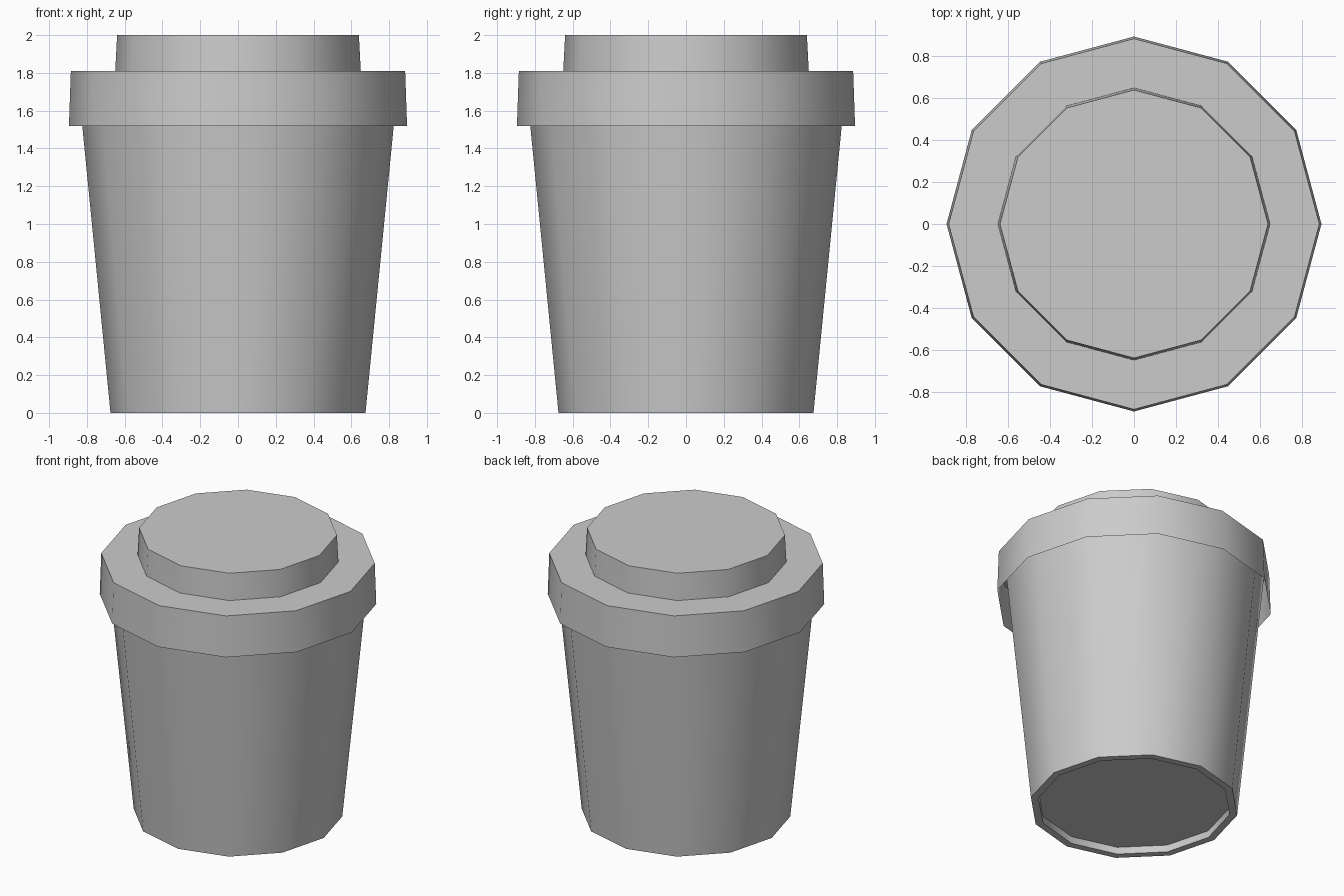
import bpy
import bmesh
from math import cos, sin, pi, radians

SIDES = 12

cube = bpy.data.objects.get("Cube")
if cube:
    bpy.data.objects.remove(cube, do_unlink=True)

# One plain grey for everything
grey = bpy.data.materials.new("plain grey")
grey.use_nodes = True
colour = (0.6, 0.6, 0.6, 1)
grey.diffuse_color = colour
grey.node_tree.nodes["Principled BSDF"].inputs["Base Color"].default_value = colour


def lathe(name, profile, cap_start=False, cap_end=False):
    """Turn a (radius, height) profile around z into a twelve-sided part."""
    bm = bmesh.new()
    rings = [[bm.verts.new((r * cos(2 * pi * i / SIDES), r * sin(2 * pi * i / SIDES), z))
              for i in range(SIDES)] for r, z in profile]
    for low, high in zip(rings, rings[1:]):
        for i in range(SIDES):
            j = (i + 1) % SIDES
            bm.faces.new((low[i], low[j], high[j], high[i]))
    if cap_start:
        bm.faces.new(rings[0][::-1])
    if cap_end:
        bm.faces.new(rings[-1])
    mesh = bpy.data.meshes.new(name)
    bm.to_mesh(mesh)
    bm.free()
    mesh.materials.append(grey)
    obj = bpy.data.objects.new(name, mesh)
    bpy.context.collection.objects.link(obj)
    bpy.ops.object.select_all(action="DESELECT")
    obj.select_set(True)
    bpy.context.view_layer.objects.active = obj
    bpy.ops.object.shade_smooth_by_angle(angle=radians(40))
    return obj


# Tapered cup with a recessed base, its wall running up inside the lid
lathe("cup", [(0.625, 0.05), (0.625, 0), (0.675, 0), (0.852, 1.8)], cap_start=True)

# Lid: open skirt, flat shoulder and raised top
lathe("lid", [(0.895, 1.52), (0.885, 1.81), (0.65, 1.81), (0.64, 2)], cap_end=True)
